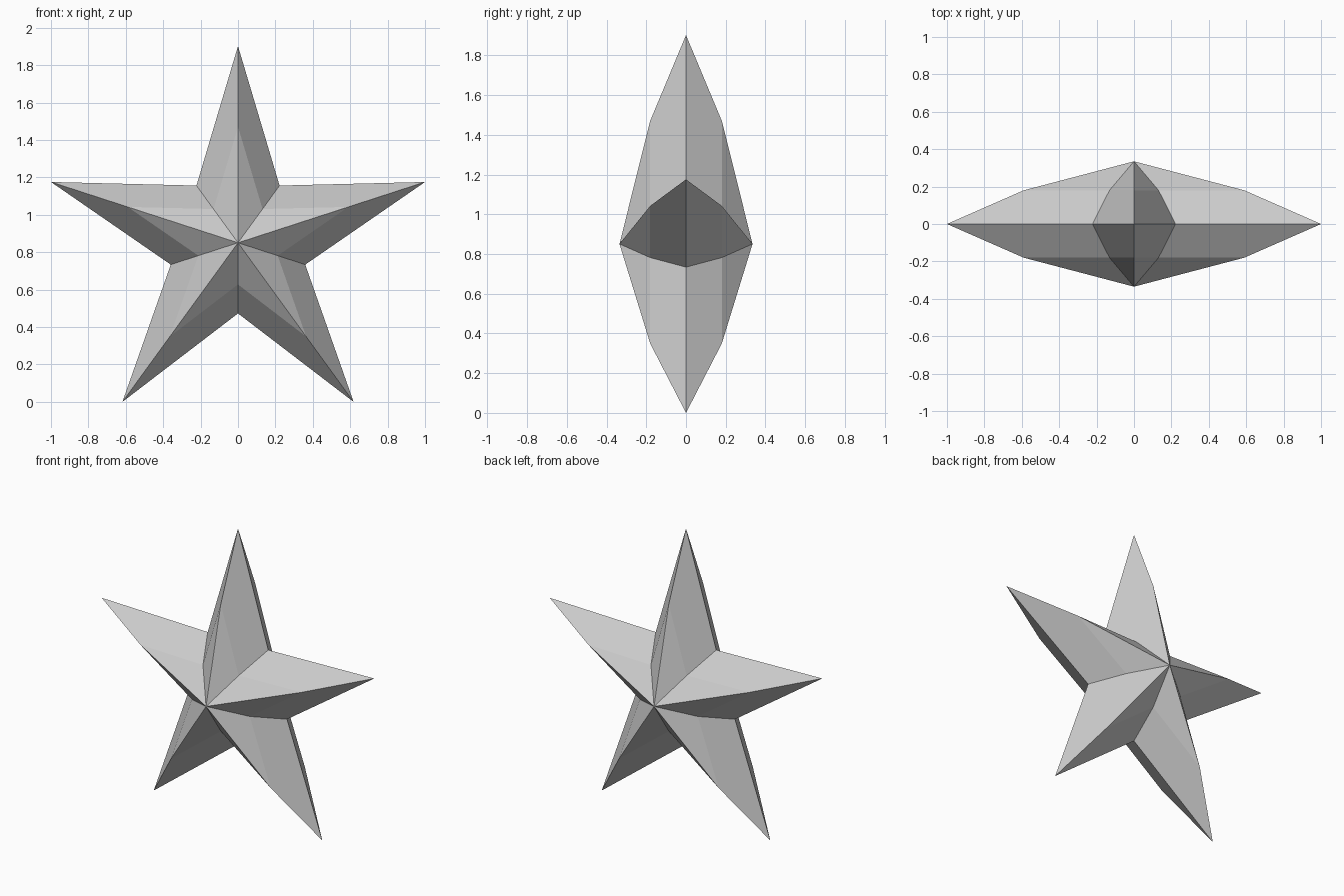
import bpy, bmesh
from math import sin, cos, pi

if "Cube" in bpy.data.objects:
    bpy.data.objects.remove(bpy.data.objects["Cube"])

R_TIP, R_VALLEY = 1.0515, 0.378
CENTRE_Z = R_TIP * cos(pi / 5)
HALF_DEPTH = 0.335

bm = bmesh.new()


def star_ring(scale, y):
    """Ten-point star outline, first tip pointing up."""
    ring = []
    for i in range(10):
        r = (R_VALLEY if i % 2 else R_TIP) * scale
        a = i * pi / 5
        ring.append(bm.verts.new((r * sin(a), y, CENTRE_Z + r * cos(a))))
    return ring


# Full-size outline in the middle plane, shared by both halves
rim = star_ring(1.0, 0)

# Front and back: outer bevel up to a smaller star, then up to the peak
for side in (-1, 1):
    mid = star_ring(0.59, side * 0.18)
    peak = bm.verts.new((0, side * HALF_DEPTH, CENTRE_Z))
    for i in range(10):
        j = (i + 1) % 10
        bm.faces.new((rim[i], rim[j], mid[j], mid[i]))
        bm.faces.new((mid[i], mid[j], peak))

bmesh.ops.recalc_face_normals(bm, faces=bm.faces)
mesh = bpy.data.meshes.new("star")
bm.to_mesh(mesh)
bm.free()
star = bpy.data.objects.new("star", mesh)
bpy.context.collection.objects.link(star)
